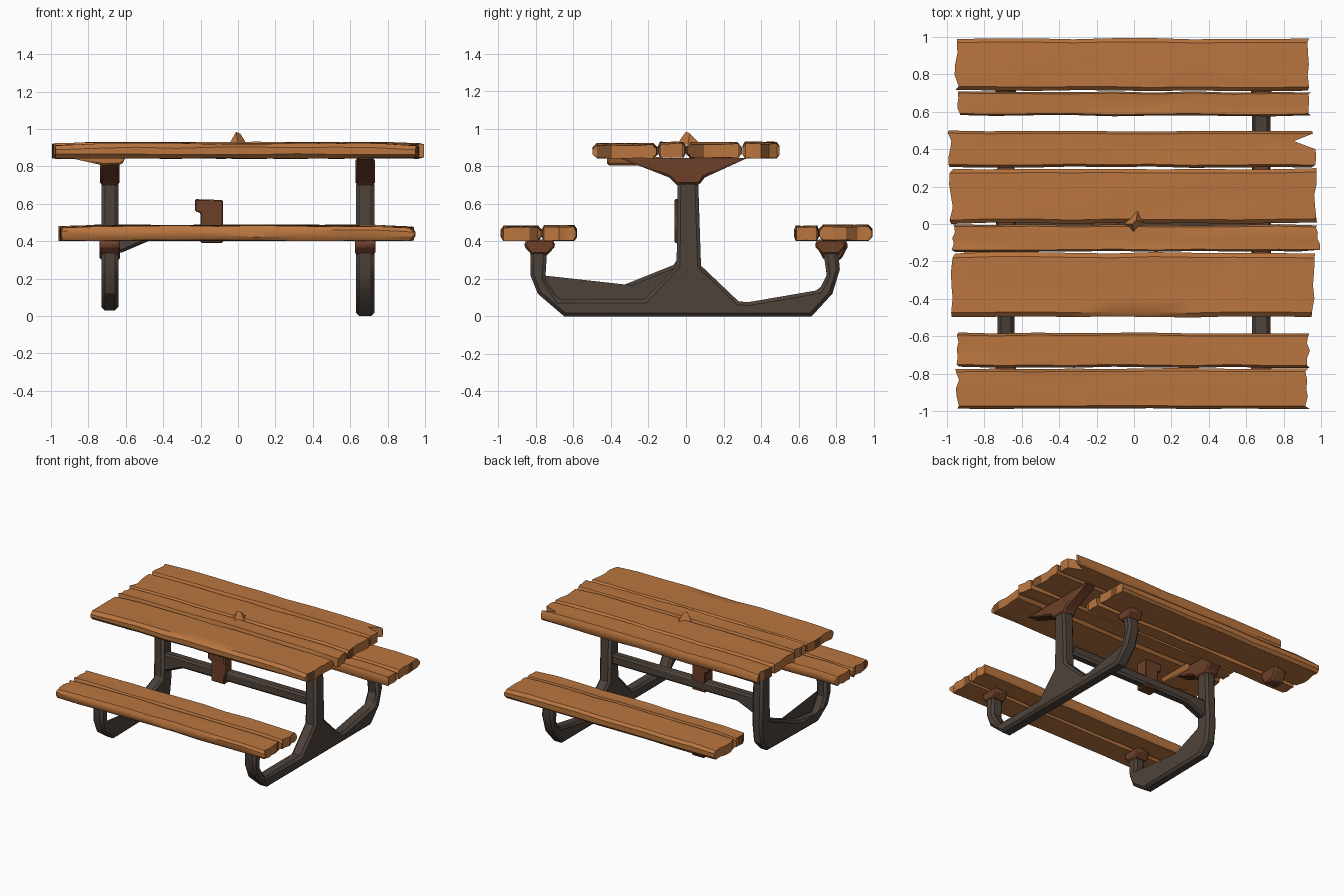
import bpy, bmesh, math, random

if "Cube" in bpy.data.objects:
    bpy.data.objects.remove(bpy.data.objects["Cube"])

random.seed(4)


def material(name, rgb):
    m = bpy.data.materials.new(name)
    m.diffuse_color = (*rgb, 1)
    m.use_nodes = True
    m.node_tree.nodes["Principled BSDF"].inputs["Base Color"].default_value = m.diffuse_color
    return m


WOOD = material("orange wood", (0.49, 0.18, 0.05))
DARK = material("dark wood", (0.20, 0.075, 0.022))
METAL = material("grey brown metal", (0.075, 0.055, 0.043))
RUST = material("rust", (0.15, 0.05, 0.022))


def finish(name, bm, mats, bevel=0.0, angle=35):
    bmesh.ops.recalc_face_normals(bm, faces=bm.faces)
    me = bpy.data.meshes.new(name)
    bm.to_mesh(me)
    bm.free()
    ob = bpy.data.objects.new(name, me)
    bpy.context.collection.objects.link(ob)
    for m in mats:
        me.materials.append(m)
    if bevel:
        mod = ob.modifiers.new("bevel", 'BEVEL')
        mod.width = bevel
        mod.segments = 1
        mod.limit_method = 'ANGLE'
        mod.angle_limit = math.radians(50)
    bpy.ops.object.select_all(action='DESELECT')
    ob.select_set(True)
    bpy.context.view_layer.objects.active = ob
    bpy.ops.object.shade_smooth_by_angle(angle=math.radians(angle))
    return ob


def plank(name, x0, x1, y0, y1, z0, z1, notch=None):
    """Worn board: jittered stations along x, ragged split ends."""
    bm = bmesh.new()
    ts = [0, 0.07, 0.3, 0.5, 0.72, 0.93, 1]
    m, stations = len(ts), 10
    jag = [[random.uniform(0, 0.025) for _ in ts] for _ in range(2)]
    if notch is not None:
        jag[1][notch] = 0.12
    rings = []
    for i in range(stations):
        s = i / (stations - 1)
        a = y0 + random.uniform(0, 0.008)
        b = y1 - random.uniform(0, 0.008)
        top, bot = [], []
        for k, t in enumerate(ts):
            x = x0 + (x1 - x0) * s
            if i == 0:
                x += jag[0][k]
            if i == stations - 1:
                x -= jag[1][k]
            edge = 0.022 if k in (0, m - 1) else 0
            end = 0.008 if i in (0, stations - 1) else 0
            y = a + (b - a) * t
            top.append(bm.verts.new((x, y, z1 - edge - end - random.uniform(0, 0.007))))
            bot.append(bm.verts.new((x, y, z0 + edge + random.uniform(0, 0.006))))
        rings.append((top, bot))
    for (t0, b0), (t1, b1) in zip(rings, rings[1:]):
        for k in range(m - 1):
            bm.faces.new((t0[k], t0[k + 1], t1[k + 1], t1[k]))
            bm.faces.new((b0[k], b1[k], b1[k + 1], b0[k + 1]))
        for k in (0, m - 1):
            bm.faces.new((t0[k], t1[k], b1[k], b0[k]))
    # ragged end caps, a few of them rotted dark
    for t, b in (rings[0], rings[-1]):
        for k in range(m - 1):
            f = bm.faces.new((t[k], b[k], b[k + 1], t[k + 1]))
            f.material_index = 1 if random.random() < 0.2 else 0
    return finish(name, bm, [WOOD, DARK])


def extrude(name, pts, lo, hi, mat, bevel, axis='x'):
    """Profile in (y, z) extruded along x, or in (x, z) extruded along y."""
    bm = bmesh.new()
    def co(p, d):
        return (d, p[0], p[1]) if axis == 'x' else (p[0], d, p[1])
    va = [bm.verts.new(co(p, lo)) for p in pts]
    vb = [bm.verts.new(co(p, hi)) for p in pts]
    bm.faces.new(va)
    bm.faces.new(vb[::-1])
    n = len(pts)
    for i in range(n):
        j = (i + 1) % n
        bm.faces.new((va[i], va[j], vb[j], vb[i]))
    return finish(name, bm, [mat], bevel, 30)


# Table top boards
plank("table_board_1", -0.98, 0.97, -0.50, -0.15, 0.84, 0.925)
plank("table_board_2", -0.98, 0.995, -0.15, 0.0, 0.845, 0.932, 0)
plank("table_board_3", -0.99, 0.985, 0.0, 0.30, 0.842, 0.93)
plank("table_board_4", -1.0, 0.975, 0.30, 0.50, 0.84, 0.932, 4)

# Seat boards, front and back
plank("front_seat_outer", -0.955, 0.94, -0.99, -0.77, 0.40, 0.485)
plank("front_seat_inner", -0.95, 0.945, -0.77, -0.58, 0.40, 0.488)
plank("back_seat_inner", -0.955, 0.955, 0.575, 0.71, 0.40, 0.485)
plank("back_seat_outer", -0.96, 0.945, 0.71, 0.995, 0.40, 0.49)

# Right frame: post, splayed foot and both seat arms
extrude("right_frame", [
    (-0.65, 0.0), (0.67, 0.0), (0.78, 0.12), (0.82, 0.25), (0.81, 0.36),
    (0.73, 0.36), (0.75, 0.22), (0.71, 0.14), (0.33, 0.075), (0.28, 0.08),
    (0.08, 0.27), (0.065, 0.72), (-0.045, 0.72), (-0.05, 0.27), (-0.22, 0.09),
    (-0.68, 0.09), (-0.75, 0.20), (-0.74, 0.36), (-0.83, 0.36), (-0.83, 0.22),
    (-0.79, 0.12)], 0.63, 0.73, METAL, 0.018)

# Left frame: the back seat arm has broken off
extrude("left_frame", [
    (-0.66, 0.03), (-0.02, 0.04), (0.06, 0.12), (0.08, 0.27), (0.065, 0.72),
    (-0.045, 0.72), (-0.05, 0.28), (-0.45, 0.12), (-0.68, 0.09), (-0.75, 0.20),
    (-0.74, 0.36), (-0.83, 0.36), (-0.83, 0.22), (-0.79, 0.12)],
    -0.73, -0.64, METAL, 0.018)

# Rusty flared brackets under the table top
for side, x in (("left", -0.685), ("right", 0.68)):
    extrude(side + "_table_bracket", [
        (-0.05, 0.70), (0.07, 0.70), (0.10, 0.74), (0.33, 0.845),
        (-0.36, 0.845), (-0.09, 0.74)], x - 0.052, x + 0.052, RUST, 0.012)

# Rusty brackets under the seats, including the stub left hanging
for name, x, y, z in (("front_left", -0.685, -0.78, 0.33), ("front_right", 0.68, -0.78, 0.33),
                      ("back_right", 0.68, 0.77, 0.33), ("back_left_stub", -0.685, 0.78, 0.30)):
    extrude(name + "_seat_bracket", [
        (y - 0.045, z), (y + 0.045, z), (y + 0.085, 0.375), (y + 0.07, 0.41),
        (y - 0.07, 0.41), (y - 0.085, 0.375)], x - 0.055, x + 0.055, RUST, 0.01)

# Cross beam with a gusset at the left post
extrude("cross_beam", [
    (-0.66, 0.34), (-0.62, 0.34), (-0.48, 0.40), (0.66, 0.40), (0.66, 0.48),
    (-0.66, 0.48)], -0.03, 0.045, METAL, 0.015, 'y')

# Bent rusty clamp on the beam
extrude("beam_clamp", [
    (-0.20, 0.39), (-0.08, 0.39), (-0.08, 0.62), (-0.23, 0.625), (-0.23, 0.56),
    (-0.20, 0.55)], -0.06, 0.04, RUST, 0.006, 'y')

# Sagging wood under the left end of the table
extrude("underside_splinter", [
    (-0.92, 0.85), (-0.72, 0.805), (-0.62, 0.81), (-0.60, 0.85)],
    -0.42, -0.12, WOOD, 0.01, 'y')

# Splinter sticking up at the table centre
bm = bmesh.new()
base = [bm.verts.new(c) for c in ((-0.05, 0.0, 0.915), (0.0, -0.05, 0.915),
                                  (0.05, 0.01, 0.915), (0.02, 0.08, 0.915))]
tip = [bm.verts.new(c) for c in ((-0.01, 0.0, 0.985), (0.012, 0.02, 0.975))]
for f in ((base[0], base[1], tip[0]), (base[1], base[2], tip[1], tip[0]),
          (base[2], base[3], tip[1]), (base[3], base[0], tip[0], tip[1]), base[::-1]):
    bm.faces.new(f)
finish("centre_splinter", bm, [WOOD])
